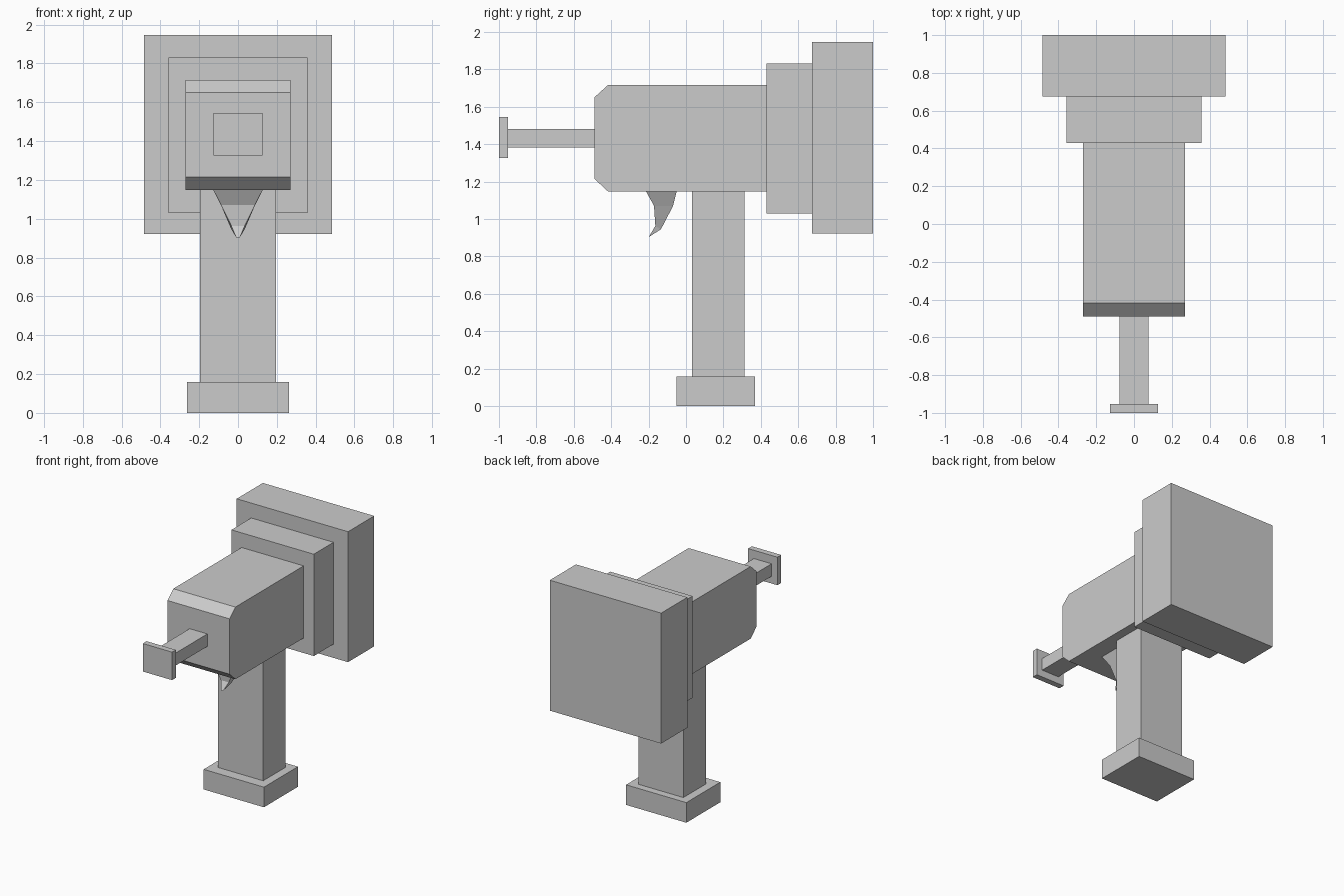
import bpy

if "Cube" in bpy.data.objects:
    bpy.data.objects.remove(bpy.data.objects["Cube"])


def make_mesh(name, verts, faces):
    mesh = bpy.data.meshes.new(name)
    mesh.from_pydata(verts, [], faces)
    mesh.validate()
    mesh.update()
    obj = bpy.data.objects.new(name, mesh)
    bpy.context.collection.objects.link(obj)
    return obj


def prism(name, half_width, profile):
    """Side profile of (y, z) points, counter-clockwise seen from +x, extruded across x."""
    n = len(profile)
    verts = [(x, y, z) for x in (-half_width, half_width) for y, z in profile]
    faces = [tuple(reversed(range(n))), tuple(range(n, 2 * n))]
    faces += [(i, (i + 1) % n, n + (i + 1) % n, n + i) for i in range(n)]
    return make_mesh(name, verts, faces)


def block(name, half_width, y0, y1, z0, z1):
    return prism(name, half_width, [(y0, z0), (y1, z0), (y1, z1), (y0, z1)])


# Stepped rear housing
block("rear_housing", 0.484, 0.675, 1.0, 0.922, 1.947)
block("rear_collar", 0.358, 0.43, 0.675, 1.03, 1.83)

# Main body with bevelled front edges
prism("body", 0.27, [(-0.49, 1.215), (-0.418, 1.148), (0.43, 1.148),
                     (0.43, 1.715), (-0.418, 1.715), (-0.49, 1.65)])

# Barrel and square muzzle plate
block("barrel", 0.077, -0.953, -0.49, 1.382, 1.48)
block("muzzle", 0.127, -1.0, -0.953, 1.325, 1.545)

# Grip and its foot
block("grip", 0.196, 0.033, 0.312, 0.158, 1.148)
block("grip_base", 0.262, -0.052, 0.37, 0.0, 0.158)

# Trigger: tapering hook; rings of (half width, front y, front z, back y, back z)
rings = [(0.127, -0.214, 1.148, -0.050, 1.148),
         (0.087, -0.171, 1.070, -0.070, 1.068),
         (0.034, -0.164, 0.963, -0.134, 0.945)]
verts = []
for w, fy, fz, by, bz in rings:
    verts += [(-w, fy, fz), (w, fy, fz), (w, by, bz), (-w, by, bz)]
verts += [(-0.009, -0.199, 0.903), (0.009, -0.199, 0.903)]
faces = [(0, 1, 2, 3)]
for r in (0, 4):
    faces += [(r + i, r + 4 + i, r + 4 + (i + 1) % 4, r + (i + 1) % 4) for i in range(4)]
faces += [(8, 12, 13, 9), (9, 13, 10), (10, 13, 12, 11), (11, 12, 8)]
make_mesh("trigger", verts, faces)
